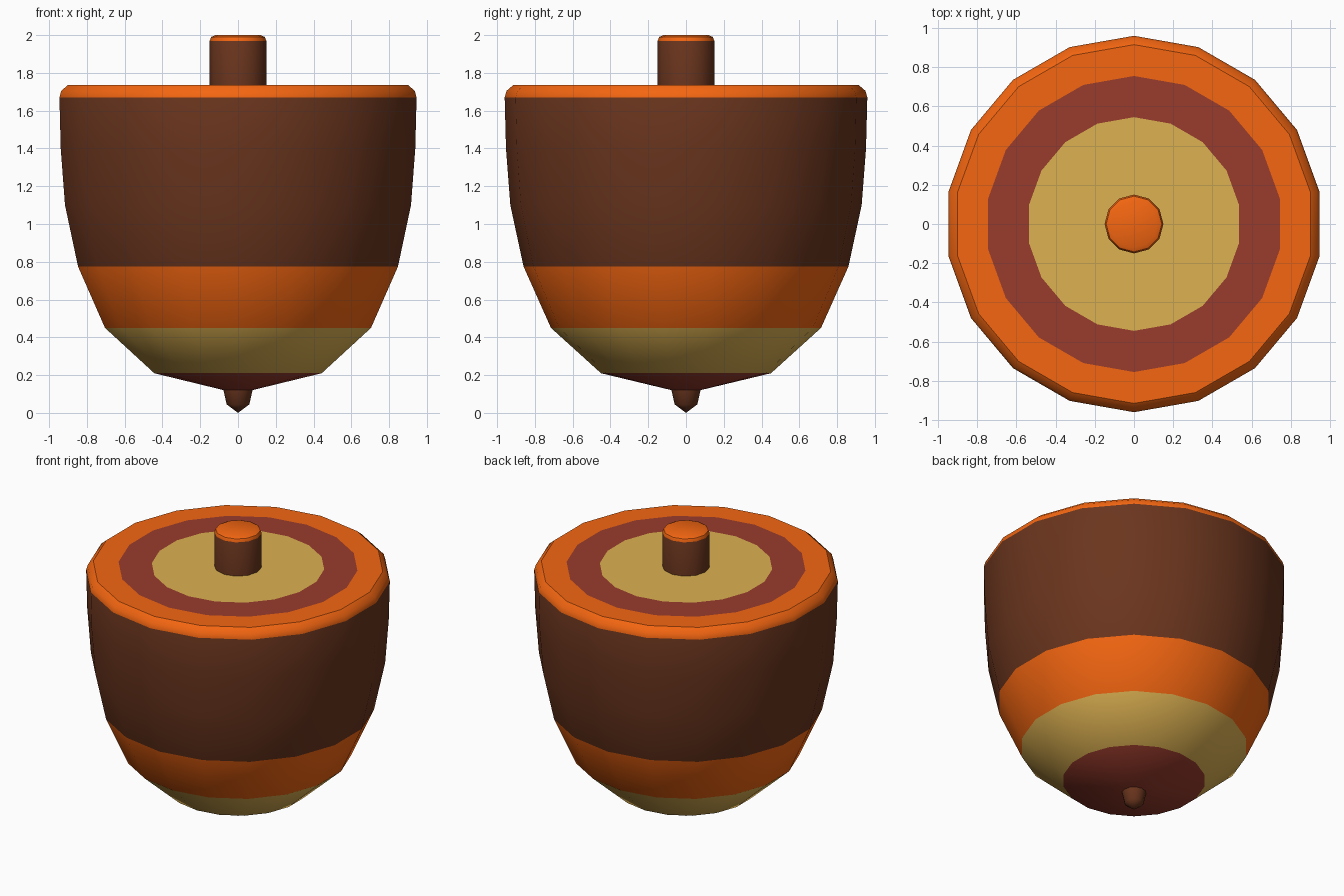
import bpy, bmesh, math

if "Cube" in bpy.data.objects:
    bpy.data.objects.remove(bpy.data.objects["Cube"])


def material(name, rgb):
    m = bpy.data.materials.new(name)
    # sRGB to linear
    m.diffuse_color = [(c / 255) ** 2.2 for c in rgb] + [1]
    m.use_nodes = True
    m.node_tree.nodes["Principled BSDF"].inputs["Base Color"].default_value = m.diffuse_color
    return m


MATS = {
    "brown": material("brown", (106, 56, 35)),
    "orange": material("orange", (244, 102, 24)),
    "yellow": material("yellow", (219, 175, 82)),
    "red": material("red", (152, 62, 48)),
}
KEYS = list(MATS)


def lathe(name, profile, sides, sharp=40):
    """Profile points are (radius, z, colour of the band leading to this point)."""
    bm = bmesh.new()
    prev = None
    for r, z, colour in profile:
        if r == 0:
            ring = [bm.verts.new((0, 0, z))] * sides
        else:
            ring = []
            for i in range(sides):
                a = math.pi / 2 + i * math.tau / sides
                ring.append(bm.verts.new((r * math.cos(a), r * math.sin(a), z)))
        if prev:
            for i in range(sides):
                j = (i + 1) % sides
                corners = list(dict.fromkeys((prev[i], prev[j], ring[j], ring[i])))
                bm.faces.new(corners).material_index = KEYS.index(colour)
        prev = ring
    bmesh.ops.recalc_face_normals(bm, faces=bm.faces)
    me = bpy.data.meshes.new(name)
    bm.to_mesh(me)
    bm.free()
    for k in KEYS:
        me.materials.append(MATS[k])
    ob = bpy.data.objects.new(name, me)
    bpy.context.collection.objects.link(ob)
    bpy.ops.object.select_all(action='DESELECT')
    ob.select_set(True)
    bpy.context.view_layer.objects.active = ob
    bpy.ops.object.shade_smooth_by_angle(angle=math.radians(sharp))
    return ob


# Striped bowl-shaped body with ringed flat top
lathe("body", [
    (0, 0.12, None), (0.075, 0.12, "red"), (0.45, 0.21, "red"),
    (0.715, 0.45, "yellow"), (0.86, 0.775, "orange"),
    (0.93, 1.10, "brown"), (0.953, 1.40, "brown"), (0.96, 1.67, "brown"),
    (0.95, 1.705, "orange"), (0.915, 1.735, "orange"),
    (0.755, 1.735, "orange"), (0.545, 1.735, "red"), (0, 1.735, "yellow"),
], 18)

# Handle with orange cap
lathe("handle", [
    (0, 1.73, None), (0.15, 1.73, "brown"), (0.15, 1.97, "brown"),
    (0.142, 1.99, "orange"), (0.12, 2.0, "orange"), (0, 2.0, "orange"),
], 12)

# Spinning point
lathe("spinning_point", [
    (0, 0, None), (0.06, 0.045, "brown"), (0.078, 0.125, "brown"),
    (0, 0.125, "brown"),
], 12)
